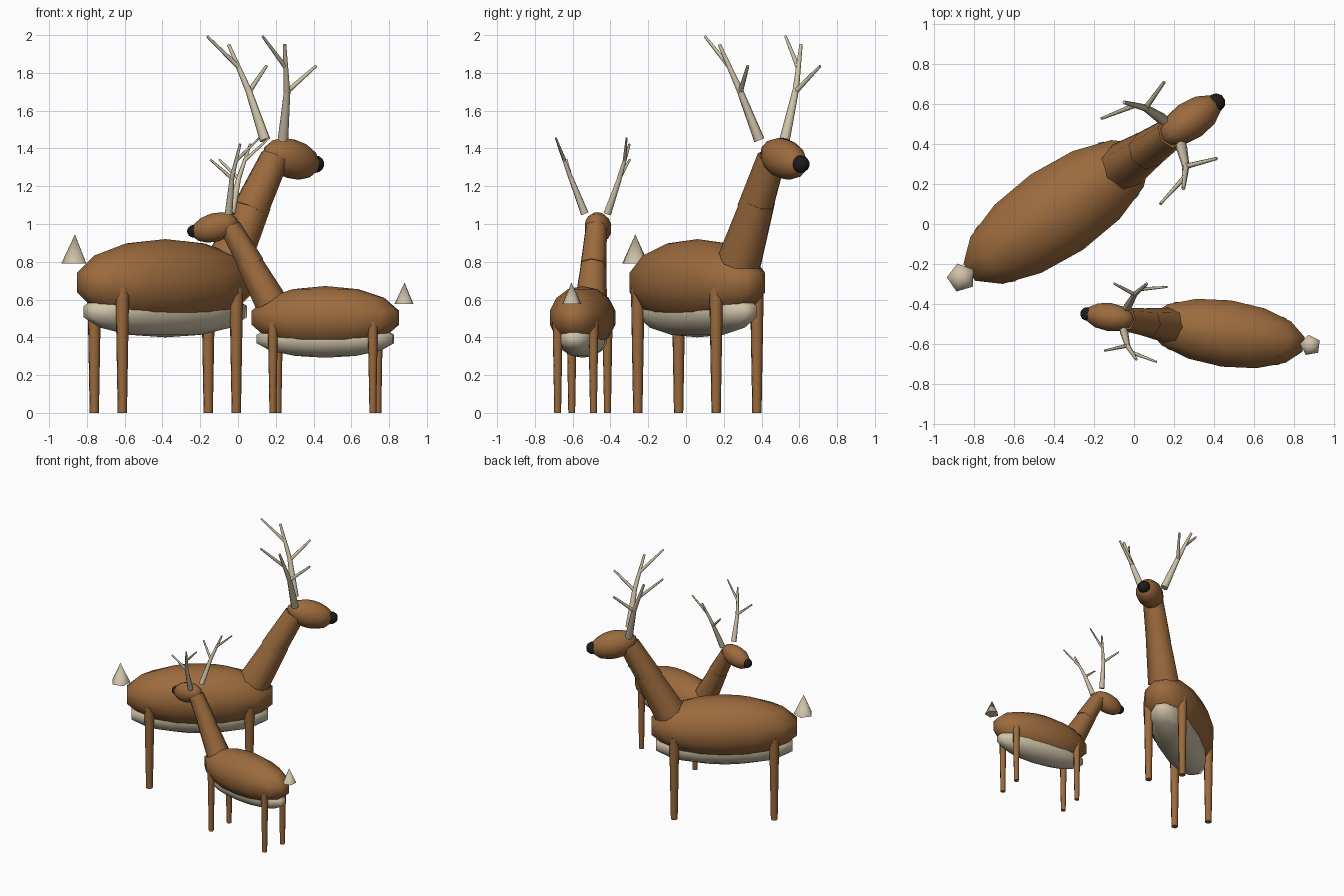
import bpy, bmesh, math
from mathutils import Matrix, Vector

cube = bpy.data.objects.get("Cube")
if cube:
    bpy.data.objects.remove(cube, do_unlink=True)


def material(name, rgb):
    m = bpy.data.materials.new(name)
    m.use_nodes = True
    m.diffuse_color = (*rgb, 1)
    m.node_tree.nodes["Principled BSDF"].inputs["Base Color"].default_value = (*rgb, 1)
    return m


BROWN = material("brown fur", (0.33, 0.146, 0.047))
CREAM = material("cream", (0.62, 0.54, 0.39))
DARK = material("dark nose", (0.015, 0.011, 0.011))

parts = []


def finish(bm, name, mat, place):
    mesh = bpy.data.meshes.new(name)
    bm.to_mesh(mesh)
    bm.free()
    mesh.materials.append(mat)
    ob = bpy.data.objects.new(name, mesh)
    bpy.context.collection.objects.link(ob)
    ob.matrix_world = place
    parts.append(ob)


def ellipsoid(name, mat, place, centre, radii, segments=14, tilt=0):
    bm = bmesh.new()
    shape = (Matrix.Translation(centre) @ Matrix.Rotation(tilt, 4, 'Y')
             @ Matrix.Diagonal((*radii, 1)))
    bmesh.ops.create_uvsphere(bm, u_segments=segments, v_segments=7, radius=1, matrix=shape)
    finish(bm, name, mat, place)


def tubes(name, mat, place, segments, sides, spin=0):
    """Tapered tubes, each given as start, end, start radius, end radius."""
    bm = bmesh.new()
    for start, end, r1, r2 in segments:
        a, b = Vector(start), Vector(end)
        axis = b - a
        shape = (Matrix.Translation((a + b) / 2)
                 @ axis.to_track_quat('Z', 'Y').to_matrix().to_4x4()
                 @ Matrix.Rotation(spin, 4, 'Z'))
        bmesh.ops.create_cone(bm, cap_ends=True, segments=sides, radius1=r1, radius2=r2,
                              depth=axis.length, matrix=shape)
    bmesh.ops.remove_doubles(bm, verts=bm.verts, dist=1e-5)
    finish(bm, name, mat, place)


def deer(label, x, y, heading, size):
    # Local axes: x forward, y to the animal's left
    place = (Matrix.Translation((x, y, 0)) @ Matrix.Rotation(math.radians(heading), 4, 'Z')
             @ Matrix.Scale(size, 4))

    def n(part):
        return f"{label}_{part}"

    # Torso and pale belly
    ellipsoid(n("body"), BROWN, place, (0, 0, 0.69), (0.56, 0.235, 0.23))
    ellipsoid(n("belly"), CREAM, place, (0, 0, 0.536), (0.525, 0.168, 0.136))

    # Neck in two overlapping lengths, head and nose
    tubes(n("lower_neck"), BROWN, place,
          [((0.40, 0, 0.80), (0.575, 0, 1.12), 0.122, 0.093)], 7)
    tubes(n("upper_neck"), BROWN, place,
          [((0.54, 0, 1.07), (0.70, 0, 1.35), 0.098, 0.08)], 7)
    ellipsoid(n("head"), BROWN, place, (0.809, 0, 1.345), (0.178, 0.098, 0.104), 12,
              math.radians(15))
    ellipsoid(n("nose"), DARK, place, (0.965, 0, 1.317), (0.048, 0.048, 0.046), 10)

    # Upright cone tail
    tubes(n("tail"), CREAM, place, [((-0.58, 0, 0.79), (-0.58, 0, 0.945), 0.073, 0)], 5,
          math.radians(18))

    for side, s in (("left", 1), ("right", -1)):
        # Legs
        for end, f in (("front", 0.366), ("rear", -0.366)):
            tubes(n(f"{end}_{side}_leg"), BROWN, place,
                  [((f, s * 0.131, 0), (f, s * 0.131, 0.66), 0.025, 0.037)], 8)

        # Antler: beam, upper beam, forward tine and back tine
        base = (0.698, s * 0.082, 1.445)
        bend = (0.66, s * 0.177, 1.70)
        fork = (0.622, s * 0.219, 1.83)
        tubes(n(f"{side}_antler"), CREAM, place, [
            (base, bend, 0.029, 0.018),
            (bend, (0.587, s * 0.262, 1.95), 0.018, 0.009),
            (bend, (0.81, s * 0.232, 1.837), 0.014, 0.008),
            (fork, (0.448, s * 0.259, 1.993), 0.013, 0.007),
        ], 7)


deer("large_deer", -0.385, 0.06, 34.5, 1.0)
deer("small_deer", 0.4625, -0.5475, 172, 0.73)

# Smooth sides with crisp cap edges
bpy.ops.object.select_all(action='DESELECT')
for ob in parts:
    ob.select_set(True)
bpy.context.view_layer.objects.active = parts[0]
bpy.ops.object.shade_smooth_by_angle(angle=math.radians(70))
